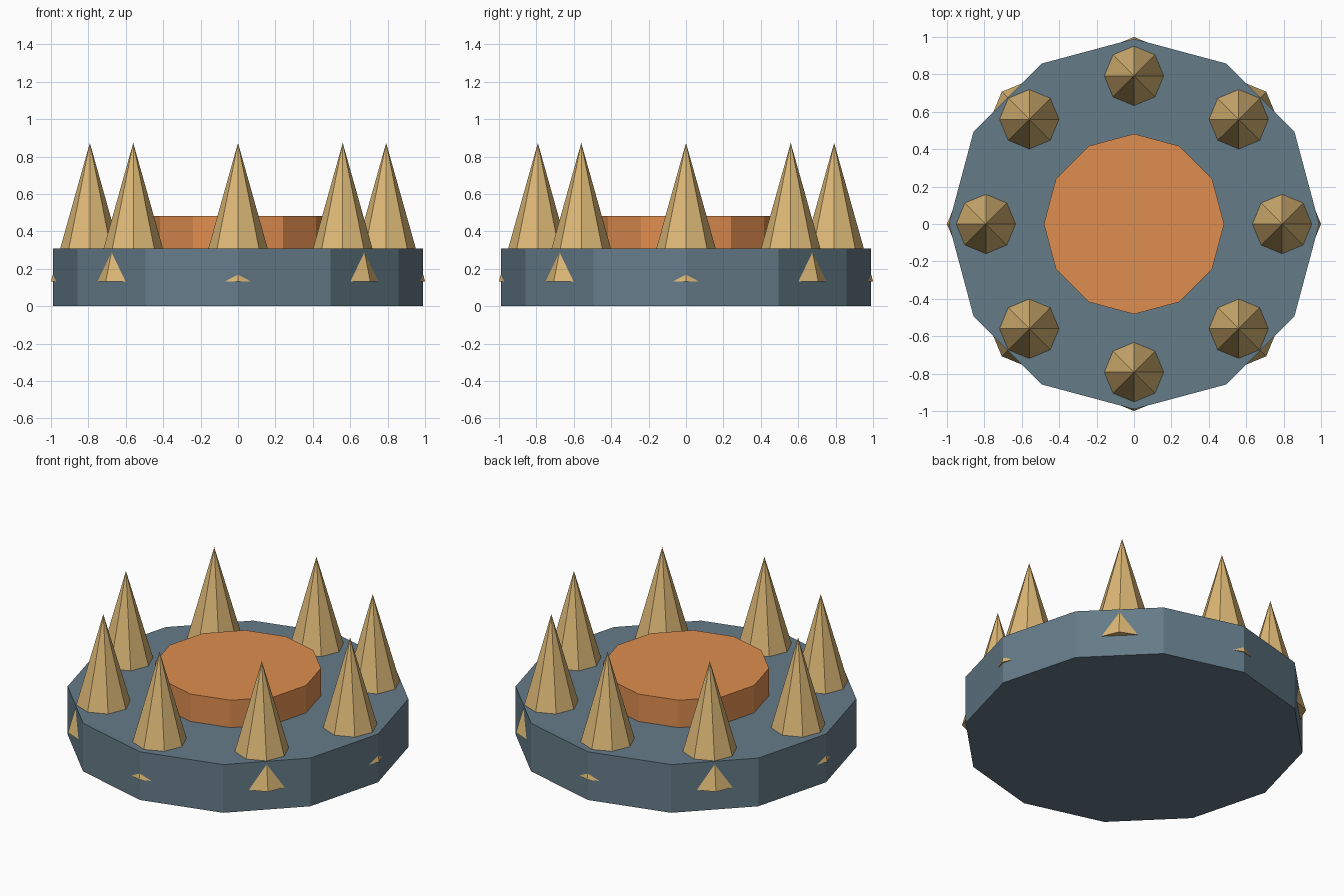
import bpy
from math import cos, sin, tau

if "Cube" in bpy.data.objects:
    bpy.data.objects.remove(bpy.data.objects["Cube"])


def paint(name, color):
    mat = bpy.data.materials.new(name)
    mat.diffuse_color = (*color, 1)
    mat.use_nodes = True
    mat.node_tree.nodes["Principled BSDF"].inputs["Base Color"].default_value = mat.diffuse_color
    return mat


def solid(name, sides, r_bottom, r_top, z0, z1, mat, x=0, y=0):
    bpy.ops.mesh.primitive_cone_add(vertices=sides, radius1=r_bottom, radius2=r_top,
                                    depth=z1 - z0, location=(x, y, (z0 + z1) / 2))
    obj = bpy.context.object
    obj.name = name
    obj.data.materials.append(mat)
    return obj


slate = paint("slate", (0.13, 0.20, 0.25))
orange = paint("orange", (0.74, 0.27, 0.08))
tan = paint("tan", (0.72, 0.48, 0.18))

# Base disc and raised centre pad
solid("base_disc", 12, 0.99, 0.99, 0, 0.308, slate)
solid("centre_pad", 12, 0.482, 0.482, 0.25, 0.483, orange)

# Ring of spikes, sunk into the disc so their lower edges poke through the rim
for i in range(8):
    a = tau * i / 8
    solid(f"spike_{i + 1}", 8, 0.208, 0, 0.133, 0.873, tan, 0.792 * cos(a), 0.792 * sin(a))
